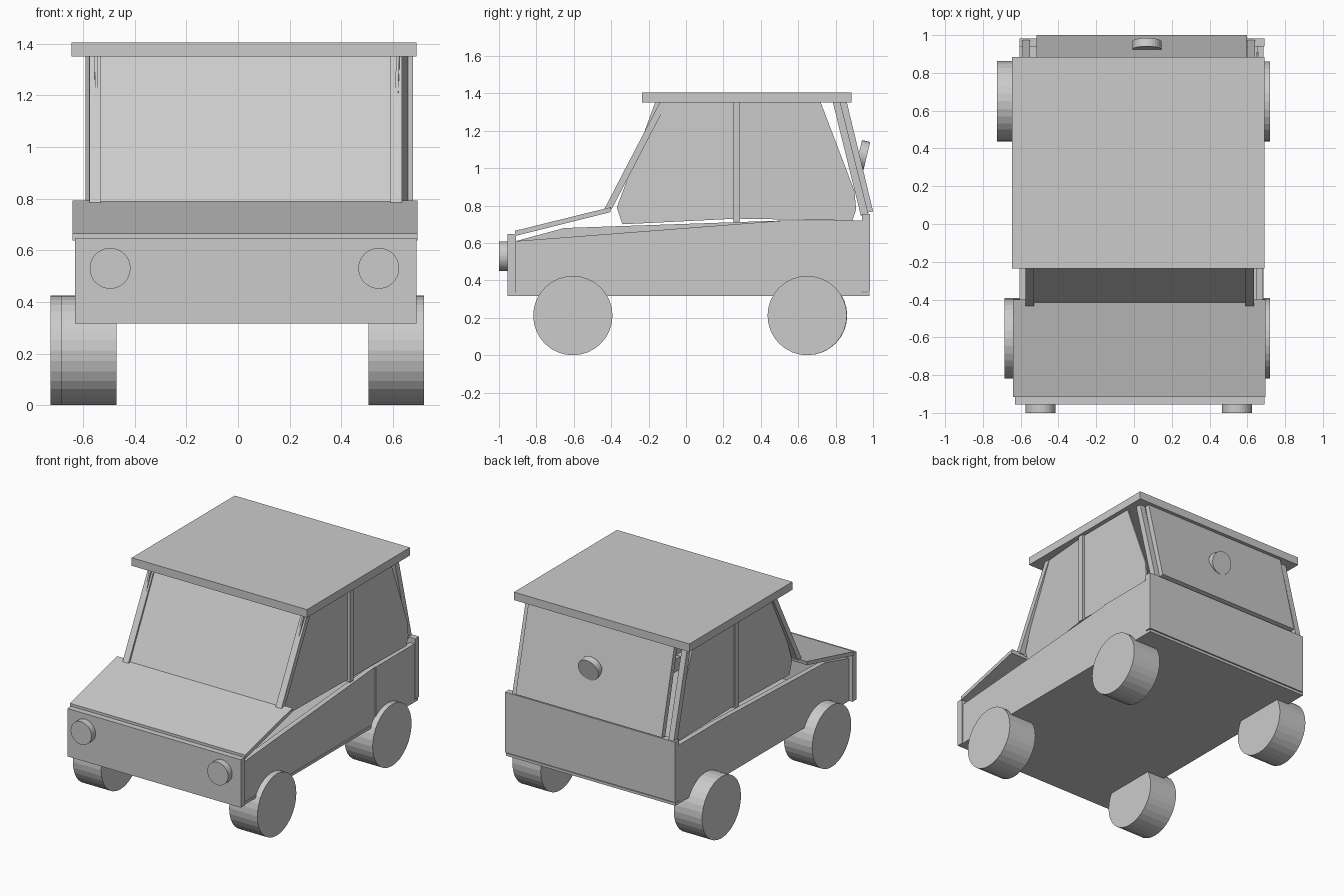
import bpy, bmesh, math
from mathutils import Vector

if "Cube" in bpy.data.objects:
    bpy.data.objects.remove(bpy.data.objects["Cube"])


def extrude(name, pts, vec):
    """Solid made by sweeping a polygon along a vector."""
    bm = bmesh.new()
    vec = Vector(vec)
    a = [bm.verts.new(p) for p in pts]
    b = [bm.verts.new(Vector(p) + vec) for p in pts]
    bm.faces.new(a)
    bm.faces.new(b)
    for i in range(len(a)):
        j = (i + 1) % len(a)
        bm.faces.new((a[i], a[j], b[j], b[i]))
    bmesh.ops.recalc_face_normals(bm, faces=bm.faces)
    me = bpy.data.meshes.new(name)
    bm.to_mesh(me)
    bm.free()
    ob = bpy.data.objects.new(name, me)
    bpy.context.collection.objects.link(ob)
    return ob


def profile(name, x0, x1, yz):
    """Side profile in y, z swept across x."""
    return extrude(name, [(x0, y, z) for y, z in yz], (x1 - x0, 0, 0))


def box(name, x0, x1, y0, y1, z0, z1):
    return profile(name, x0, x1, [(y0, z0), (y1, z0), (y1, z1), (y0, z1)])


def disc(name, loc, radius, depth, rot, sides=32):
    bpy.ops.mesh.primitive_cylinder_add(vertices=sides, radius=radius, depth=depth,
                                        location=loc, rotation=rot)
    bpy.context.object.name = name


# Roof and floor
box("roof", -0.645, 0.69, -0.235, 0.885, 1.35, 1.405)
box("floor", -0.605, 0.685, -0.92, 0.98, 0.317, 0.335)

# Front and back body panels
box("front_panel", -0.63, 0.69, -0.955, -0.91, 0.317, 0.647)
box("back_panel", -0.605, 0.69, 0.94, 0.983, 0.34, 0.755)

# Sloping hood
profile("hood", -0.64, 0.695, [(-0.915, 0.637), (-0.405, 0.765), (-0.40, 0.792), (-0.915, 0.665)])

# Body sides: the right one is split ahead of the rear wheel
profile("left_side", -0.605, -0.57,
        [(-0.91, 0.32), (0.94, 0.32), (0.94, 0.72), (0.52, 0.72), (-0.65, 0.68), (-0.91, 0.61)])
profile("right_front_side", 0.645, 0.68, [(-0.91, 0.32), (0.52, 0.32), (0.52, 0.72), (-0.91, 0.61)])
box("right_rear_side", 0.65, 0.685, 0.52, 0.94, 0.32, 0.72)

# Windscreen and rear window
profile("windscreen", -0.53, 0.59, [(-0.42, 0.78), (-0.40, 0.78), (-0.11, 1.352), (-0.13, 1.352)])
profile("rear_window", -0.515, 0.597, [(0.963, 0.76), (1.0, 0.77), (0.86, 1.352), (0.825, 1.352)])

# Windscreen, middle and rear pillars
for side, f, m, r in (("left", -0.575, -0.577, -0.59), ("right", 0.59, 0.642, 0.60)):
    profile(side + "_front_pillar", f, f + 0.045,
            [(-0.435, 0.785), (-0.395, 0.785), (-0.10, 1.352), (-0.14, 1.352)])
    box(side + "_middle_pillar", m, m + 0.035, 0.25, 0.29, 0.715, 1.352)
    profile(side + "_rear_pillar", r, r + 0.04,
            [(0.935, 0.745), (0.975, 0.755), (0.825, 1.352), (0.785, 1.352)])

# Side windows, slightly angled towards the front
front_edge = [(0.27, 0.73), (-0.34, 0.70), (-0.37, 0.79), (-0.34, 0.87), (-0.165, 1.352), (0.27, 1.352)]
rear_edge = [(0.27, 0.73), (0.89, 0.72), (0.91, 0.78), (0.90, 0.88), (0.72, 1.352), (0.27, 1.352)]
for side, xf, xb in (("left", -0.55, -0.568), ("right", 0.61, 0.66)):
    slope = (xb - xf) / 0.61
    t = 0.012 if xf < 0 else -0.012
    extrude(side + "_front_window", [(xb + (y - 0.27) * slope, y, z) for y, z in front_edge], (t, 0, 0))
    extrude(side + "_rear_window", [(xb, y, z) for y, z in rear_edge], (t, 0, 0))

# Wheels
for name, x, y in (("front_left_wheel", -0.578, -0.605), ("front_right_wheel", 0.612, -0.605),
                   ("rear_left_wheel", -0.618, 0.65), ("rear_right_wheel", 0.612, 0.648)):
    disc(name, (x, y, 0.212), 0.212, 0.215, (0, math.pi / 2, 0))

# Headlights and the tilted rear knob
for side, x in (("left", -0.495), ("right", 0.545)):
    disc(side + "_headlight", (x, -0.975, 0.53), 0.079, 0.05, (math.pi / 2, 0, 0))
disc("rear_knob", (0.068, 0.945, 1.07), 0.077, 0.045, (math.pi / 2 + math.radians(-193.5), 0, 0))
